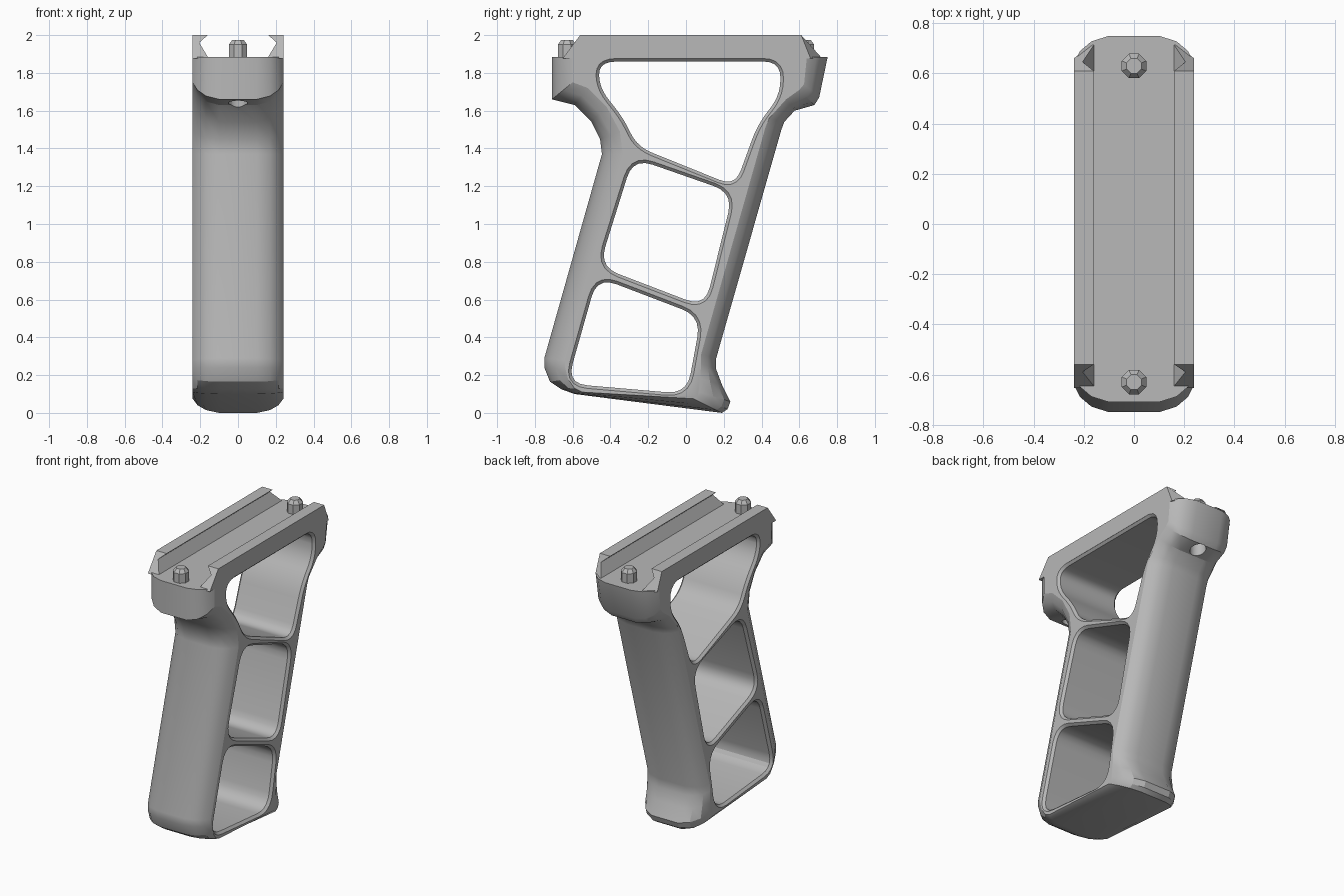
import bpy
import bmesh
from math import radians, cos, sin, pi
from mathutils import Vector

cube = bpy.data.objects.get("Cube")
if cube:
    bpy.data.objects.remove(cube, do_unlink=True)

grey = bpy.data.materials.new("plain grey")
grey.use_nodes = True
grey.diffuse_color = (0.48, 0.48, 0.48, 1)
grey.node_tree.nodes["Principled BSDF"].inputs["Base Color"].default_value = grey.diffuse_color


def loft(name, rings):
    """Closed solid through a list of rings with equal point counts."""
    bm = bmesh.new()
    loops = [[bm.verts.new(point) for point in ring] for ring in rings]
    count = len(loops[0])
    for lower, upper in zip(loops, loops[1:]):
        for i in range(count):
            j = (i + 1) % count
            bm.faces.new((lower[i], lower[j], upper[j], upper[i]))
    bm.faces.new(loops[0][::-1])
    bm.faces.new(loops[-1])
    bmesh.ops.recalc_face_normals(bm, faces=bm.faces)
    mesh = bpy.data.meshes.new(name)
    bm.to_mesh(mesh)
    bm.free()
    mesh.materials.append(grey)
    obj = bpy.data.objects.new(name, mesh)
    bpy.context.collection.objects.link(obj)
    return obj


def activate(obj):
    bpy.ops.object.select_all(action="DESELECT")
    obj.select_set(True)
    bpy.context.view_layer.objects.active = obj


def cut(target, cutter):
    modifier = target.modifiers.new("cut", "BOOLEAN")
    modifier.operation = "DIFFERENCE"
    modifier.solver = "EXACT"
    modifier.object = cutter
    activate(target)
    bpy.ops.object.modifier_apply(modifier=modifier.name)
    bpy.data.objects.remove(cutter, do_unlink=True)


def rounded(corners, radius, steps=5):
    """Polygon with each corner replaced by a soft curve."""
    points = [Vector(corner) for corner in corners]
    result = []
    for i, corner in enumerate(points):
        before = points[i - 1] - corner
        after = points[(i + 1) % len(points)] - corner
        start = corner + before.normalized() * min(radius, before.length * 0.48)
        end = corner + after.normalized() * min(radius, after.length * 0.48)
        for k in range(steps + 1):
            t = k / steps
            result.append(start * (1 - t) ** 2 + corner * 2 * t * (1 - t) + end * t * t)
    return result


def grown(points, amount):
    """Push a clockwise outline outwards."""
    result = []
    for i, point in enumerate(points):
        along = (points[(i + 1) % len(points)] - points[i - 1]).normalized()
        result.append(point + Vector((-along.y, along.x)) * amount)
    return result


# Frame outline: (y, z) on the centre line, then (y, z) on the outer side
outline = [
    ((-.71, 1.885), (-.60, 1.885)),
    ((-.71, 1.66), (-.60, 1.75)),
    ((-.59, 1.63), (-.52, 1.72)),
    ((-.50, 1.54), (-.42, 1.62)),
    ((-.455, 1.45), (-.35, 1.49)),
    ((-.445, 1.37), (-.335, 1.37)),
    ((-.75, .29), (-.64, .28)),
    ((-.75, .24), (-.64, .24)),
    ((-.72, .165), (-.625, .18)),
    ((-.66, .125), (-.59, .13)),
    ((-.59, .10), (-.55, .11)),
    ((.19, 0), (.04, .075)),
    ((.22, .02), (.06, .085)),
    ((.235, .06), (.07, .11)),
    ((.19, .15), (.075, .18)),
    ((.16, .23), (.08, .26)),
    ((.16, .29), (.08, .31)),
    ((.505, 1.5), (.42, 1.51)),
    ((.52, 1.54), (.44, 1.56)),
    ((.575, 1.6), (.53, 1.66)),
    ((.68, 1.63), (.60, 1.71)),
    ((.705, 1.67), (.625, 1.74)),
    ((.75, 1.885), (.64, 1.885)),
]
levels = [(.10, 0), (.17, .2), (.215, .55), (.24, 1)]
levels = [(-x, t) for x, t in reversed(levels)] + levels
rings = []
for x, t in levels:
    flat = [Vector(mid).lerp(Vector(side), t) for mid, side in outline]
    rings.append([(x, p.x, p.y) for p in flat])
frame = loft("grip_frame", rings)

# Three through openings with chamfered rims
openings = [
    ([(-.46, 1.86), (.50, 1.86), (.50, 1.68), (.38, 1.53),
      (.26, 1.20), (-.26, 1.41), (-.33, 1.56), (-.46, 1.72)], .09),
    ([(-.28, 1.35), (.25, 1.165), (.10, .56), (-.46, .775)], .11),
    ([(-.47, .72), (.08, .51), (.005, .10), (-.63, .155)], .11),
]
for corners, radius in openings:
    hole = rounded(corners, radius)
    rim = grown(hole, .016)
    wide = grown(hole, .02)
    layers = [(-.244, wide), (-.224, hole), (.224, hole), (.244, wide)]
    cut(frame, loft("opening_cutter", [[(x, p.x, p.y) for p in ring] for x, ring in layers]))


def circle(radius, y, z, sides):
    return [(radius * cos(2 * pi * (i + .5) / sides),
             y + radius * sin(2 * pi * (i + .5) / sides), z) for i in range(sides)]


# Screw bores underneath and screw tips on top
parts = [frame]
for end, y in (("front", -.63), ("back", .63)):
    cut(frame, loft("bore_cutter", [circle(.052, y, z, 16) for z in (1.5, 1.8)]))
    tip = [(.053, 1.84), (.053, 1.95), (.032, 1.975)]
    parts.append(loft(end + "_screw", [circle(r, y, z, 8) for r, z in tip]))

# Dovetail rails with sloping ends
section = [(.16, 2), (.205, 1.96), (.16, 1.885), (.16, 1.875), (.24, 1.875), (.24, 2)]
for name, side in (("left_rail", 1), ("right_rail", -1)):
    front = [(side * x, -.56 - (2 - z) * .75, z) for x, z in section]
    back = [(side * x, .61 + (2 - z) * (.9 if x < .24 else .4), z) for x, z in section]
    parts.append(loft(name, [front, back]))

for part in parts:
    activate(part)
    bpy.ops.object.shade_smooth_by_angle(angle=radians(25))
